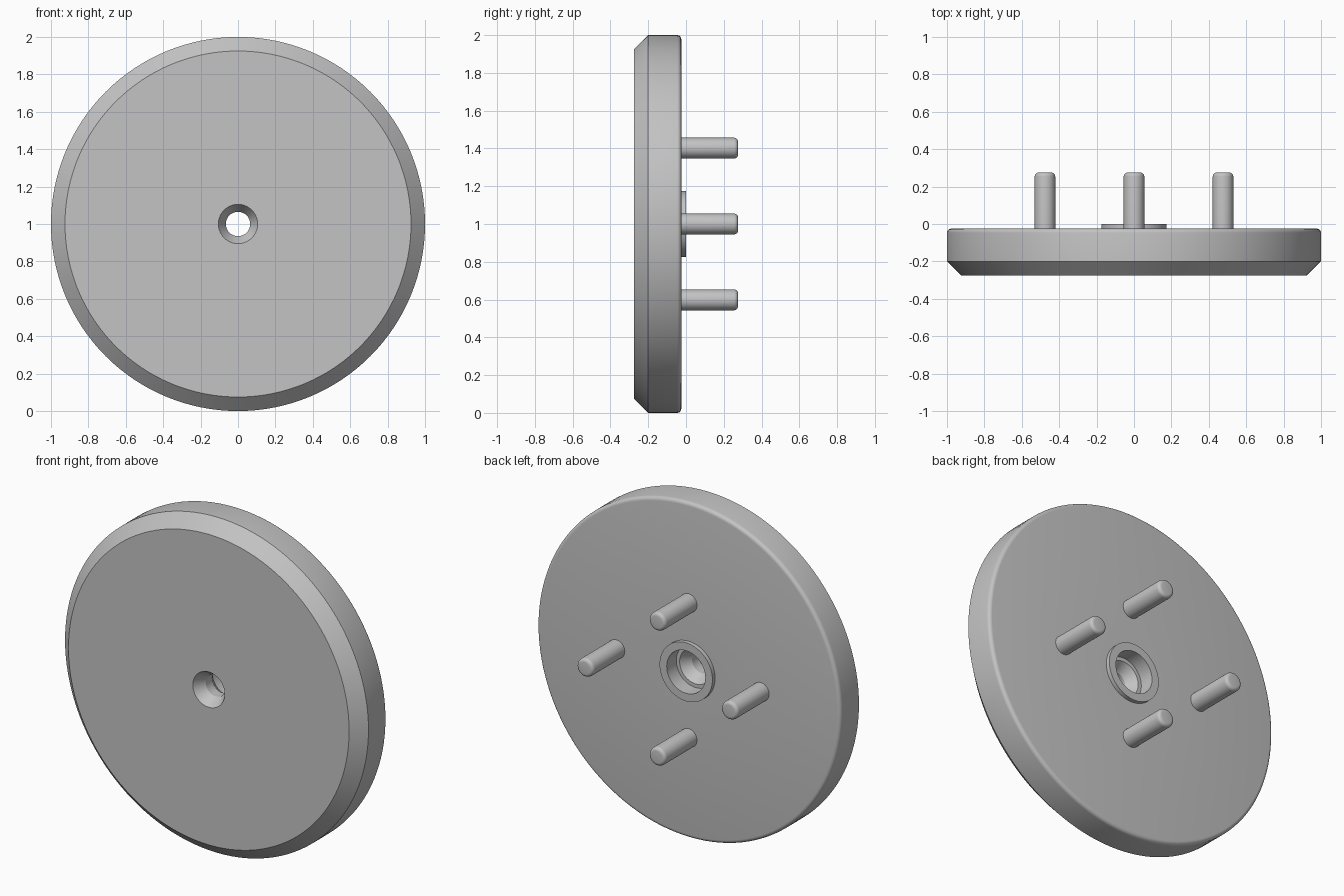
import bpy, bmesh, math
from mathutils import Vector

cube = bpy.data.objects.get("Cube")
if cube:
    bpy.data.objects.remove(cube, do_unlink=True)

grey = bpy.data.materials.new("plain grey")
grey.use_nodes = True
grey.diffuse_color = (0.55, 0.55, 0.55, 1)
grey.node_tree.nodes["Principled BSDF"].inputs["Base Color"].default_value = grey.diffuse_color


def fillet(r, y, size, steps=5):
    """Quarter-round corner ending on the flat at height y."""
    angles = [math.pi / 2 * i / steps for i in range(steps + 1)]
    return [(r - size + size * math.cos(a), y - size + size * math.sin(a)) for a in angles]


def lathe(name, profile, location, segments, closed=False):
    """Turn a (radius, y) profile around the y axis."""
    bm = bmesh.new()
    verts = [bm.verts.new((r, y, 0)) for r, y in profile]
    edges = [bm.edges.new(pair) for pair in zip(verts, verts[1:])]
    if closed:
        edges.append(bm.edges.new((verts[-1], verts[0])))
    bmesh.ops.spin(bm, geom=verts + edges, axis=(0, 1, 0), cent=(0, 0, 0),
                   angle=math.tau, steps=segments, use_duplicate=False)
    bmesh.ops.remove_doubles(bm, verts=bm.verts, dist=0.0001)
    bmesh.ops.recalc_face_normals(bm, faces=bm.faces)
    mesh = bpy.data.meshes.new(name)
    bm.to_mesh(mesh)
    bm.free()
    mesh.materials.append(grey)
    obj = bpy.data.objects.new(name, mesh)
    obj.location = location
    bpy.context.collection.objects.link(obj)
    bpy.ops.object.select_all(action="DESELECT")
    obj.select_set(True)
    bpy.context.view_layer.objects.active = obj
    bpy.ops.object.shade_smooth_by_angle(angle=math.radians(30))
    return obj


centre = Vector((0, 0, 1))

# Disc with front chamfer, rounded back rim, raised collar and stepped bore
disc_profile = [(0.105, -0.275), (0.925, -0.275), (1.0, -0.2)]
disc_profile += fillet(1.0, -0.025, 0.022)
disc_profile += [(0.174, -0.025), (0.174, 0.0), (0.127, 0.0), (0.127, -0.09),
                 (0.105, -0.09), (0.065, -0.15), (0.065, -0.21)]
lathe("disc", disc_profile, centre, 128, closed=True)

# Four round-ended locating pins on the back
pin_profile = [(0, -0.05), (0.055, -0.05)] + fillet(0.055, 0.275, 0.02) + [(0, 0.275)]
pins = {"left_pin": (0.476, 0, 0), "right_pin": (-0.476, 0, 0),
        "upper_pin": (0, 0, 0.402), "lower_pin": (0, 0, -0.402)}
for name, offset in pins.items():
    lathe(name, pin_profile, centre + Vector(offset), 32)
